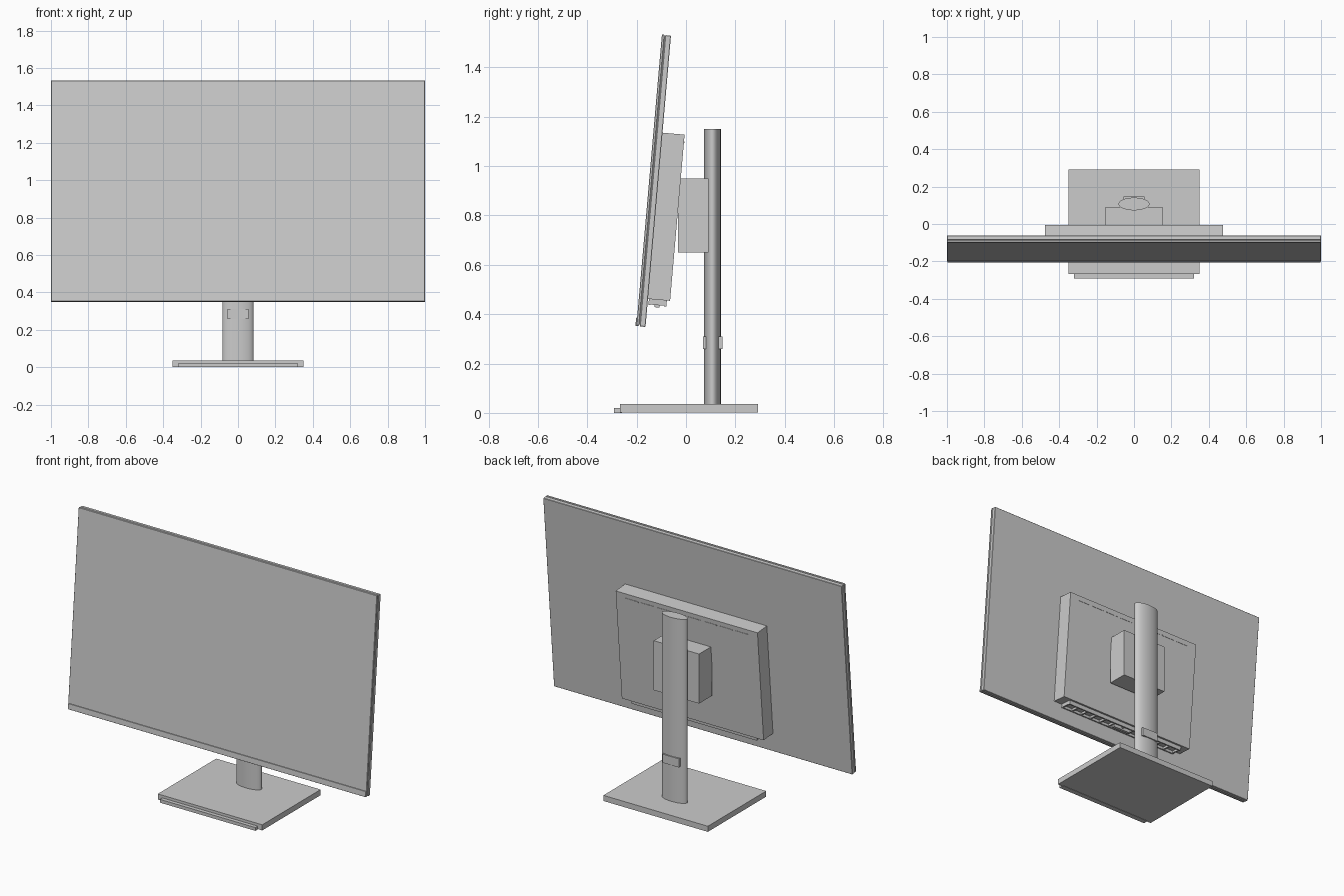
import bpy, bmesh, math
from mathutils import Matrix, Vector

if "Cube" in bpy.data.objects:
    bpy.data.objects.remove(bpy.data.objects["Cube"])

# Tilted frame of the display: x across, y back through the panel, z up the panel
TILT = Matrix.Translation((0, -0.205, 0.352)) @ Matrix.Rotation(math.radians(-5), 4, 'X')


def finish(name, bm, matrix=None):
    if matrix:
        bm.transform(matrix)
    mesh = bpy.data.meshes.new(name)
    bm.to_mesh(mesh)
    bm.free()
    ob = bpy.data.objects.new(name, mesh)
    bpy.context.collection.objects.link(ob)
    return ob


def add_box(bm, x, y, z):
    size = Vector((x[1] - x[0], y[1] - y[0], z[1] - z[0]))
    mid = Vector((x[0] + x[1], y[0] + y[1], z[0] + z[1])) / 2
    bmesh.ops.create_cube(bm, size=1, matrix=Matrix.Translation(mid) @ Matrix.Diagonal((*size, 1)))


def boxes(name, parts, matrix=None, bevel=0):
    bm = bmesh.new()
    for p in parts:
        add_box(bm, *p)
    if bevel:
        bmesh.ops.bevel(bm, geom=bm.edges[:], offset=bevel, segments=1, affect='EDGES')
    return finish(name, bm, matrix)


def sym(w):
    return (-w, w)


# Display: front layer, recessed seam, rear shell and chin bezel
boxes("screen_front", [(sym(1.0), (0.004, 0.015), (0.002, 1.186))], TILT, 0.002)
boxes("screen_seam", [(sym(0.994), (0.012, 0.022), (0.008, 1.18))], TILT)
boxes("rear_shell", [(sym(1.0), (0.018, 0.041), (0, 1.185))], TILT, 0.002)
boxes("chin_bezel", [(sym(0.998), (0, 0.012), (0, 0.034))], TILT, 0.001)

# Electronics housing on the back with a row of vent slots
boxes("rear_housing", [(sym(0.475), (0.038, 0.131), (0.114, 0.79))], TILT)
n, pitch = 8, 0.105
boxes("vent_slots", [((x - 0.043, x + 0.043), (0.128, 0.133), (0.757, 0.763))
                     for x in [(i - (n - 1) / 2) * pitch for i in range(n)]], TILT)

# Slatted port strip under the housing
strip = [(sym(0.42), (0.045, 0.054), (0.09, 0.116)),
         (sym(0.42), (0.109, 0.118), (0.09, 0.116)),
         (sym(0.42), (0.045, 0.118), (0.105, 0.116))]
for i in range(13):
    x = -0.415 + i * 0.83 / 12
    strip.append(((x - 0.005, x + 0.005), (0.05, 0.112), (0.092, 0.107)))
boxes("port_strip", strip, TILT)
boxes("control_bar", [(sym(0.06), (0.07, 0.09), (0.083, 0.106))], TILT)

# Mount block joining housing and column
boxes("mount_block", [(sym(0.152), (-0.033, 0.092), (0.65, 0.95))])

# Oval stand column
bm = bmesh.new()
bmesh.ops.create_cone(bm, cap_ends=True, segments=64, radius1=1, radius2=1, depth=1,
                      matrix=Matrix.Translation((0, 0.107, 0.59)) @ Matrix.Diagonal((0.083, 0.034, 1.12, 1)))
column = finish("stand_column", bm)
bpy.context.view_layer.objects.active = column
column.select_set(True)
bpy.ops.object.shade_smooth_by_angle(angle=math.radians(40))

# Cable clip on the column
boxes("cable_clip", [(sym(0.055), (0.069, 0.147), (0.258, 0.31))])

# Foot plate and its front lip
boxes("base_plate", [(sym(0.35), (-0.268, 0.291), (0.002, 0.036))])
boxes("base_lip", [(sym(0.32), (-0.291, -0.26), (0, 0.02))])
